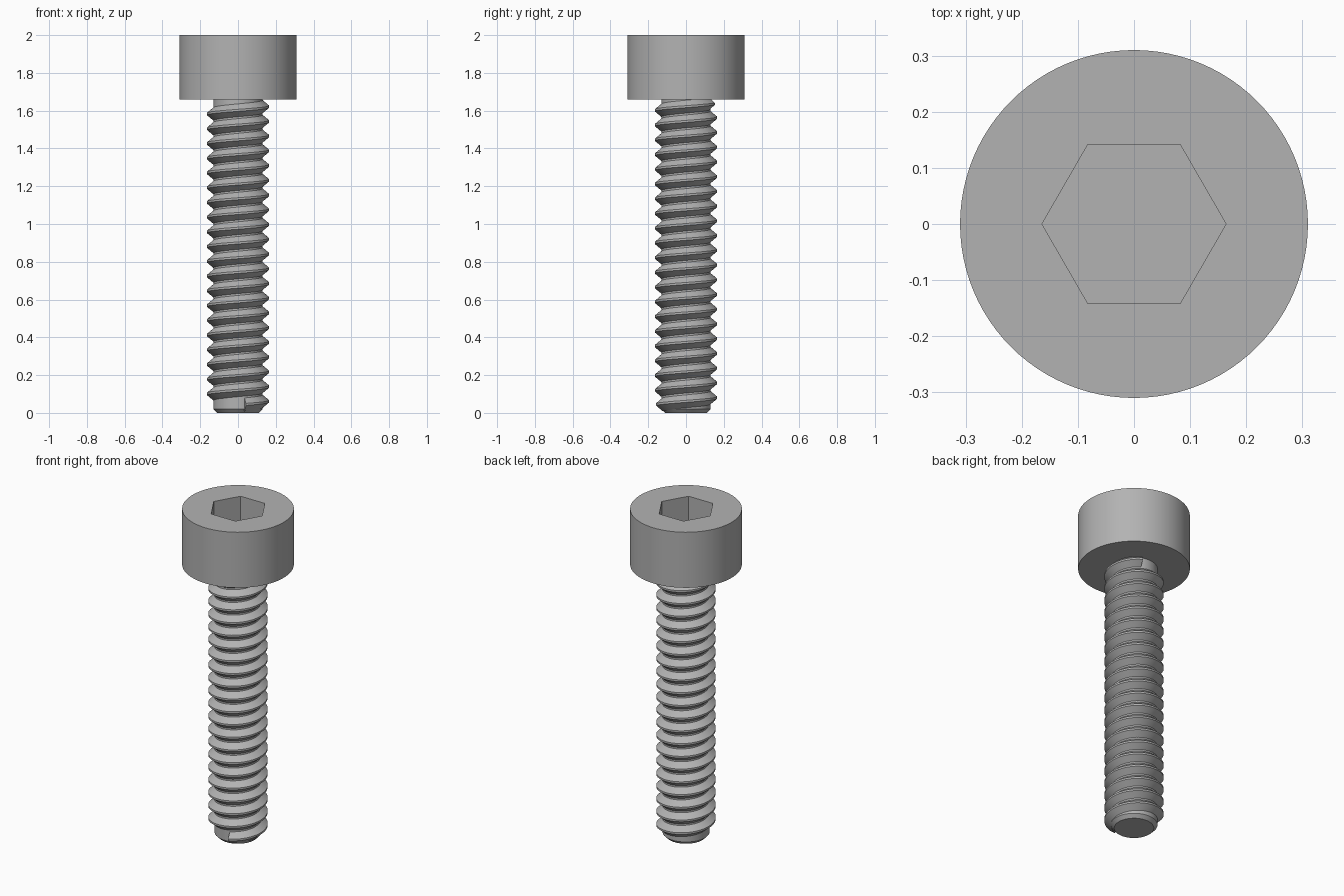
import bpy, bmesh
from math import cos, sin, pi, radians

cube = bpy.data.objects.get("Cube")
if cube:
    bpy.data.objects.remove(cube, do_unlink=True)

HEAD_R, HEAD_BASE, TOP = 0.31, 1.66, 2.0
HEX_R, HEX_DEPTH = 0.164, 0.17
CORE_R, CREST_R, PITCH = 0.13, 0.165, 0.078
START_ANGLE, START_Z, TURNS = radians(-75), 0.045, 20.4

steel = bpy.data.materials.new("steel_grey")
steel.use_nodes = True
GREY = (0.45, 0.45, 0.45, 1)
steel.diffuse_color = GREY
steel.node_tree.nodes["Principled BSDF"].inputs["Base Color"].default_value = GREY


def make_object(name, bm):
    bmesh.ops.recalc_face_normals(bm, faces=bm.faces)
    mesh = bpy.data.meshes.new(name)
    bm.to_mesh(mesh)
    bm.free()
    obj = bpy.data.objects.new(name, mesh)
    bpy.context.collection.objects.link(obj)
    mesh.materials.append(steel)
    return obj


def lathe(name, rings, sides):
    """Closed solid from (radius, height) rings, bottom to top."""
    bm = bmesh.new()
    loops = [[bm.verts.new((r * cos(2 * pi * i / sides), r * sin(2 * pi * i / sides), z))
              for i in range(sides)] for r, z in rings]
    for low, high in zip(loops, loops[1:]):
        for i in range(sides):
            j = (i + 1) % sides
            bm.faces.new((low[i], low[j], high[j], high[i]))
    bm.faces.new(loops[0][::-1])
    bm.faces.new(loops[-1])
    return make_object(name, bm)


def smooth(obj, angle):
    bpy.ops.object.select_all(action='DESELECT')
    obj.select_set(True)
    bpy.context.view_layer.objects.active = obj
    bpy.ops.object.shade_smooth_by_angle(angle=radians(angle))


# Head with hexagonal socket
head = lathe("head", [(HEAD_R, HEAD_BASE), (HEAD_R, TOP)], 96)
cutter = lathe("socket_cutter", [(HEX_R, TOP - HEX_DEPTH), (HEX_R, TOP + 0.1)], 6)
cutter.hide_render = True
cut = head.modifiers.new("socket", 'BOOLEAN')
cut.operation = 'DIFFERENCE'
cut.solver = 'EXACT'
cut.object = cutter
bpy.context.view_layer.objects.active = head
bpy.ops.object.modifier_apply(modifier=cut.name)
bpy.data.objects.remove(cutter, do_unlink=True)
smooth(head, 30)

# Shank core with chamfered tip
shank = lathe("shank", [(0.11, 0), (CORE_R, 0.02), (CORE_R, HEAD_BASE)], 64)
smooth(shank, 25)

# Helical thread with a narrow flat crest
SEGMENTS = 48
half_root, half_crest, inner = PITCH * 0.47, PITCH * 0.07, CORE_R - 0.003
section = [(inner, -half_root), (CREST_R, -half_crest),
           (CREST_R, half_crest), (inner, half_root)]
bm = bmesh.new()
previous = None
for step in range(int(TURNS * SEGMENTS) + 1):
    turn = step / SEGMENTS
    a = START_ANGLE + 2 * pi * turn
    z = START_Z + PITCH * turn
    ring = [bm.verts.new((r * cos(a), r * sin(a), z + dz)) for r, dz in section]
    if previous:
        for k in range(4):
            n = (k + 1) % 4
            bm.faces.new((previous[k], previous[n], ring[n], ring[k]))
    else:
        bm.faces.new(ring)
    previous = ring
bm.faces.new(previous[::-1])
thread = make_object("thread", bm)
smooth(thread, 25)
